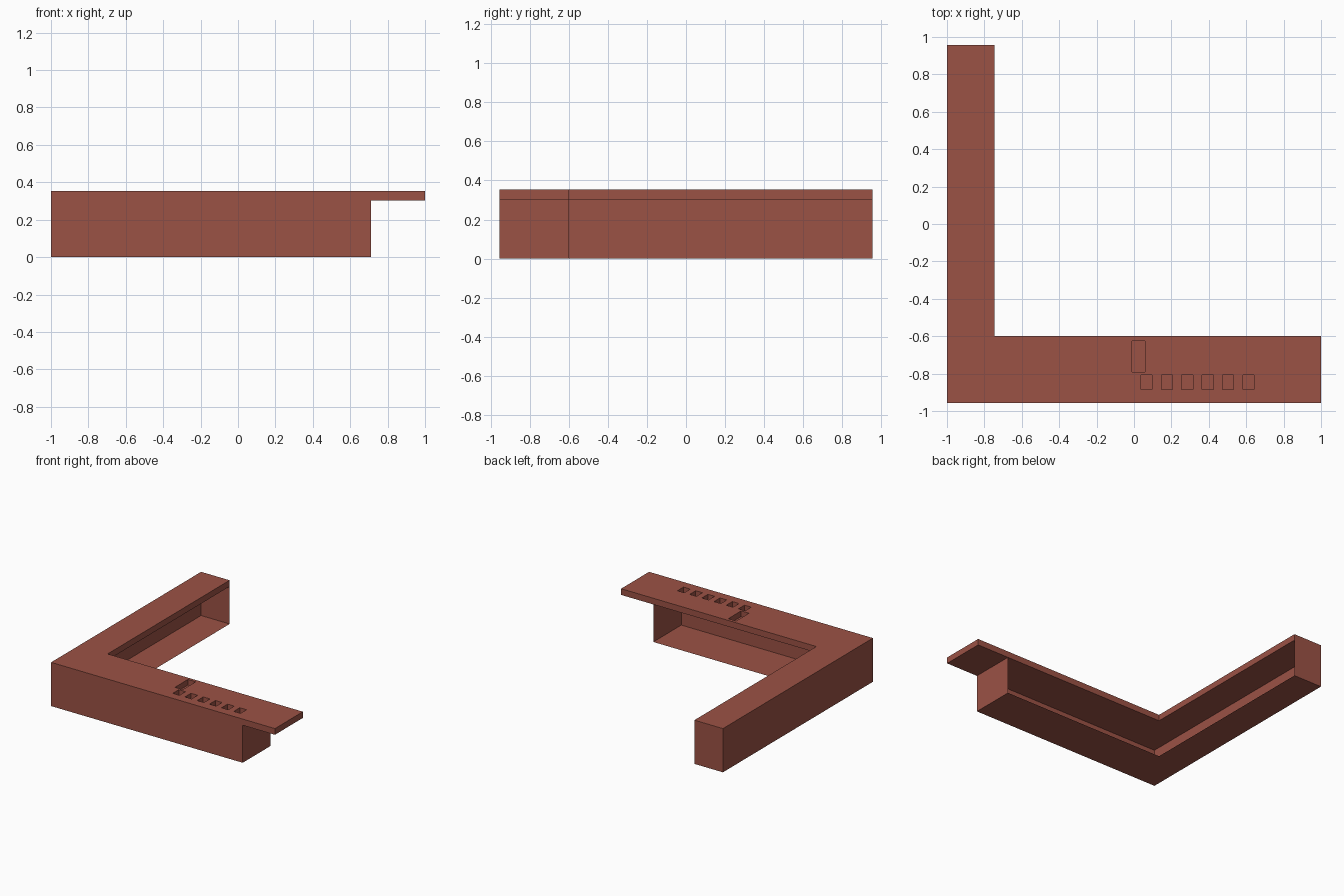
import bpy, bmesh

if "Cube" in bpy.data.objects:
    bpy.data.objects.remove(bpy.data.objects["Cube"])

# Overall dimensions
XL, XR, X_IN, X_BODY = -1.0, 1.0, -0.745, 0.712
YF, YB, Y_IN = -0.957, 0.957, -0.6
Z_SLAB, Z_TOP = 0.303, 0.353

brick = bpy.data.materials.new("brick_red")
brick.diffuse_color = (0.33, 0.085, 0.06, 1)
brick.use_nodes = True
brick.node_tree.nodes["Principled BSDF"].inputs["Base Color"].default_value = brick.diffuse_color


def finish(name, bm):
    mesh = bpy.data.meshes.new(name)
    bm.to_mesh(mesh)
    bm.free()
    mesh.materials.append(brick)
    ob = bpy.data.objects.new(name, mesh)
    bpy.context.collection.objects.link(ob)
    return ob


def add_box(bm, x0, x1, y0, y1, z0, z1):
    verts = bmesh.ops.create_cube(bm, size=1)["verts"]
    for v in verts:
        v.co.x = x1 if v.co.x > 0 else x0
        v.co.y = y1 if v.co.y > 0 else y0
        v.co.z = z1 if v.co.z > 0 else z0


def box(name, *dims):
    bm = bmesh.new()
    add_box(bm, *dims)
    return finish(name, bm)


# Thin L-shaped cabinet shell, open towards the inside of the L
outline = [(X_IN, YB), (XL, YB), (XL, YF), (X_BODY, YF), (X_BODY, Y_IN), (X_IN, Y_IN)]
bm = bmesh.new()
low = [bm.verts.new((x, y, 0)) for x, y in outline]
high = [bm.verts.new((x, y, Z_SLAB)) for x, y in outline[:5]]
bm.faces.new(list(reversed(low)))
for i in range(4):
    bm.faces.new((low[i], low[i + 1], high[i + 1], high[i]))
finish("cabinet_shell", bm)

# Worktops
box("side_worktop", XL, X_IN, YF, YB, Z_SLAB, Z_TOP)
front = box("front_worktop", X_IN, XR, YF, Y_IN, Z_SLAB, Z_TOP)

# Pockets sunk into the front worktop: one long slot and a row of six
bm = bmesh.new()
z0, z1 = Z_SLAB + 0.004, Z_TOP + 0.05
add_box(bm, -0.01, 0.06, -0.79, -0.625, z0, z1)
for i in range(6):
    x = 0.037 + i * 0.109
    add_box(bm, x, x + 0.06, -0.885, -0.808, z0, z1)
cutter = finish("pocket_cutter", bm)
cutter.hide_render = True
cutter.hide_set(True)

cut = front.modifiers.new("pockets", "BOOLEAN")
cut.operation = "DIFFERENCE"
cut.solver = "EXACT"
cut.object = cutter
